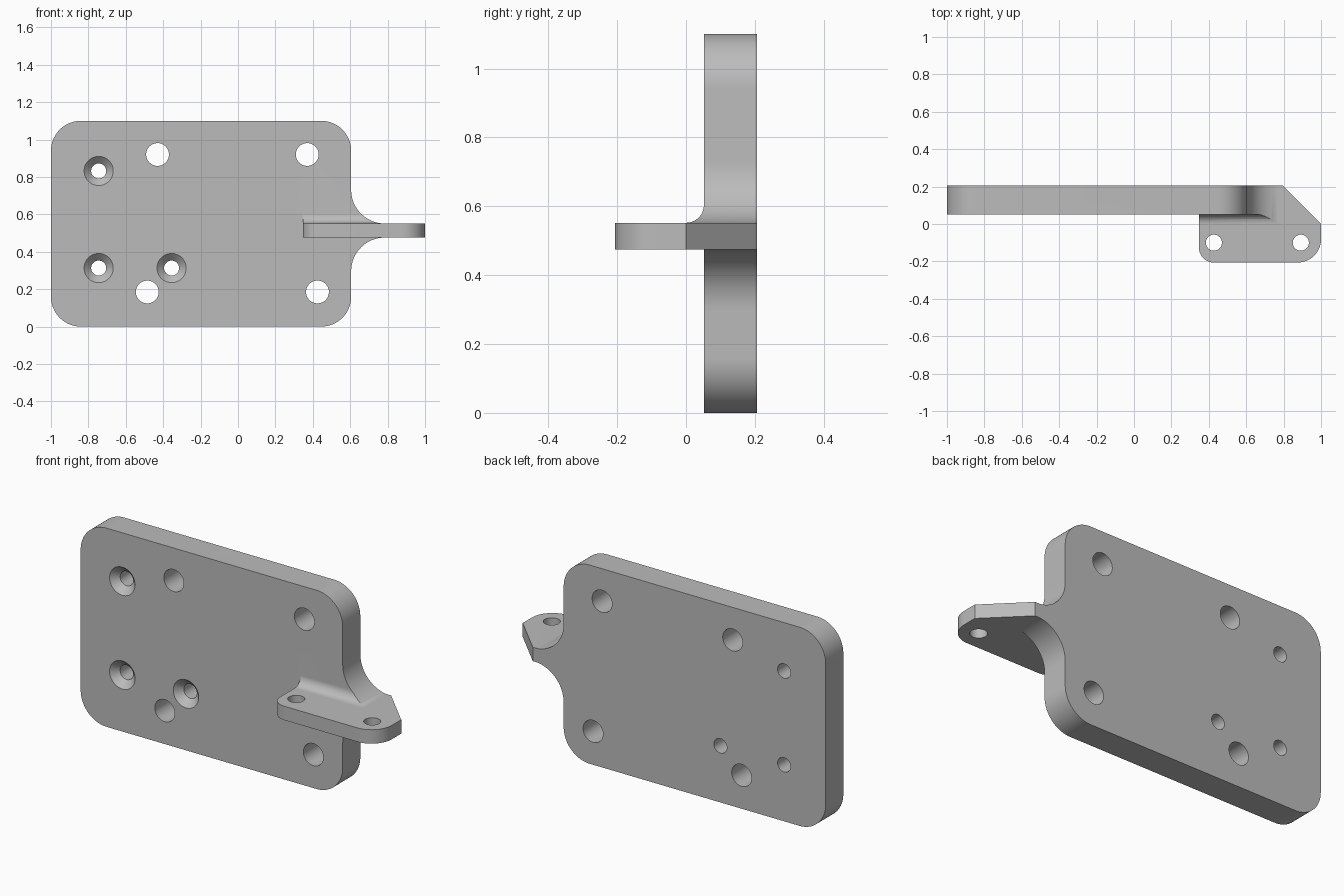
import bpy, bmesh
from math import cos, sin, radians
from mathutils import Vector

if "Cube" in bpy.data.objects:
    bpy.data.objects.remove(bpy.data.objects["Cube"], do_unlink=True)

grey = bpy.data.materials.new("satin grey")
grey.use_nodes = True
grey.diffuse_color = (0.5, 0.5, 0.5, 1)
grey.node_tree.nodes["Principled BSDF"].inputs["Base Color"].default_value = (0.5, 0.5, 0.5, 1)

# Axis mappings: outline coordinates (u, v) at depth d
AXES = {
    "x": lambda u, v, d: Vector((d, u, v)),
    "y": lambda u, v, d: Vector((u, d, v)),
    "z": lambda u, v, d: Vector((u, v, d)),
}


def arc(cu, cv, r, start, end, steps=20):
    angles = [radians(start + (end - start) * i / steps) for i in range(steps + 1)]
    return [(cu + r * cos(a), cv + r * sin(a)) for a in angles]


def loft(name, axis, sections):
    """Closed solid through matching outlines, given as (outline, depth)."""
    bm = bmesh.new()
    rings = [[bm.verts.new(AXES[axis](u, v, d)) for u, v in pts] for pts, d in sections]
    n = len(rings[0])
    for a, b in zip(rings, rings[1:]):
        for i in range(n):
            j = (i + 1) % n
            bm.faces.new((a[i], a[j], b[j], b[i]))
    bm.faces.new(rings[0])
    bm.faces.new(rings[-1])
    bmesh.ops.recalc_face_normals(bm, faces=bm.faces)
    mesh = bpy.data.meshes.new(name)
    bm.to_mesh(mesh)
    bm.free()
    mesh.materials.append(grey)
    obj = bpy.data.objects.new(name, mesh)
    bpy.context.collection.objects.link(obj)
    return obj


def prism(name, axis, outline, d0, d1):
    return loft(name, axis, [(outline, d0), (outline, d1)])


def box_outline(u0, v0, u1, v1):
    return [(u0, v0), (u1, v0), (u1, v1), (u0, v1)]


def circle(cu, cv, r):
    return arc(cu, cv, r, 0, 360, 48)[:-1]


def combine(target, other, operation):
    mod = target.modifiers.new(operation.lower(), "BOOLEAN")
    mod.operation = operation
    mod.solver = "EXACT"
    mod.object = other
    bpy.context.view_layer.objects.active = target
    bpy.ops.object.modifier_apply(modifier=mod.name)
    bpy.data.objects.remove(other, do_unlink=True)


FRONT, BACK = 0.052, 0.206      # plate faces
LOW, HIGH = 0.475, 0.552        # tab faces
HEIGHT, EDGE, R = 1.1, 0.605, 0.16
SWEEP, INSET = 0.18, 0.001      # flared neck

# Plate with rounded corners and a flared neck on its left edge
outline = (
    arc(-1 + R, R, R, 180, 270)
    + arc(EDGE - R, R, R, 270, 360)
    + arc(EDGE + SWEEP, LOW + INSET - SWEEP, SWEEP, 180, 90)
    + arc(EDGE + SWEEP, HIGH - INSET + SWEEP, SWEEP, 270, 180)
    + arc(EDGE - R, HEIGHT - R, R, 0, 90)
    + arc(-1 + R, HEIGHT - R, R, 90, 180)
)
bracket = prism("bracket_plate", "y", outline, 0, BACK)

# Shave the front face, leaving the fillet above the tab
TAB = 0.347
combine(bracket, prism("side_cutter", "x", box_outline(-0.1, -0.1, FRONT, 1.2), -1.1, TAB), "DIFFERENCE")
combine(bracket, prism("lower_cutter", "x", box_outline(-0.1, -0.1, FRONT, 0.5), 0.3, 1.1), "DIFFERENCE")
fillet = arc(0, HIGH + FRONT, FRONT, -90, 0) + [(FRONT, 1.2), (-0.1, 1.2), (-0.1, HIGH)]
combine(bracket, prism("fillet_cutter", "x", fillet, 0.3, 1.1), "DIFFERENCE")

# Tab with two rounded front corners and a chamfered back corner
tab_outline = (
    arc(TAB + 0.08, -0.206 + 0.08, 0.08, 180, 270)
    + arc(1 - 0.125, -0.206 + 0.125, 0.125, 270, 360)
    + [(1, 0), (0.794, BACK), (TAB, BACK)]
)
combine(bracket, prism("tab", "z", tab_outline, LOW, HIGH), "UNION")

# Plain holes through the plate and the tab
for x, z in [(-0.43, 0.92), (0.37, 0.92), (-0.485, 0.185), (0.425, 0.185)]:
    combine(bracket, prism("hole_cutter", "y", circle(x, z, 0.061), -0.1, 0.3), "DIFFERENCE")
for x in (0.427, 0.892):
    combine(bracket, prism("tab_hole_cutter", "z", circle(x, -0.1, 0.043), 0.4, 0.6), "DIFFERENCE")

# Countersunk screw holes
for x, z in [(-0.745, 0.832), (-0.745, 0.313), (-0.355, 0.313)]:
    sections = [
        (circle(x, z, 0.088), FRONT - 0.01),
        (circle(x, z, 0.04), FRONT + 0.038),
        (circle(x, z, 0.04), 0.3),
    ]
    combine(bracket, loft("countersink_cutter", "y", sections), "DIFFERENCE")

# Smooth curved walls, crisp edges
bpy.ops.object.select_all(action="DESELECT")
bracket.select_set(True)
bpy.context.view_layer.objects.active = bracket
bpy.ops.object.shade_smooth_by_angle(angle=radians(30))
